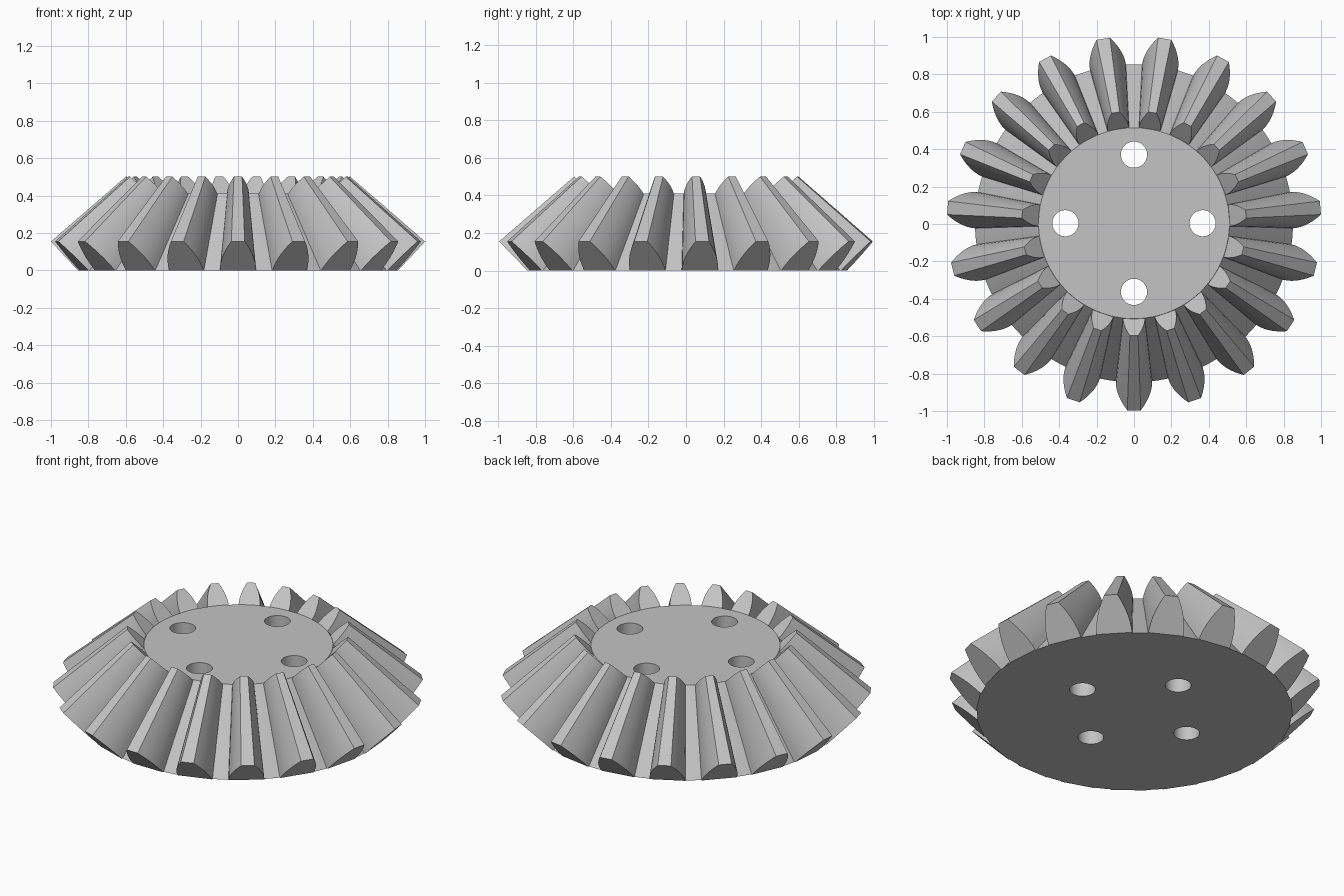
import bpy, bmesh, math
from mathutils import Matrix, Vector

if "Cube" in bpy.data.objects:
    bpy.data.objects.remove(bpy.data.objects["Cube"])

TEETH, APEX_Z, SHRINK = 19, 1.02, 0.6
ROOT_R, TOP_R, TOP_Z = 0.85, 0.51, 0.41
AXIS = Vector((0, 0.004, 0))

steel = bpy.data.materials.new("light grey metal")
steel.use_nodes = True
grey = (0.55, 0.55, 0.55, 1)
steel.diffuse_color = grey
steel.node_tree.nodes["Principled BSDF"].inputs["Base Color"].default_value = grey


def make_object(name, bm):
    bmesh.ops.recalc_face_normals(bm, faces=bm.faces[:])
    mesh = bpy.data.meshes.new(name)
    bm.to_mesh(mesh)
    bm.free()
    mesh.materials.append(steel)
    obj = bpy.data.objects.new(name, mesh)
    obj.location = AXIS
    bpy.context.collection.objects.link(obj)
    return obj


def select(obj):
    bpy.ops.object.select_all(action='DESELECT')
    obj.select_set(True)
    bpy.context.view_layer.objects.active = obj


# Cone-shaped gear body
bm = bmesh.new()
bmesh.ops.create_cone(bm, cap_ends=True, segments=128, radius1=ROOT_R, radius2=TOP_R,
                      depth=TOP_Z, matrix=Matrix.Translation((0, 0, TOP_Z / 2)))
body = make_object("gear_body", bm)

# Four bolt holes through the body
bm = bmesh.new()
for i in range(4):
    a = i * math.pi / 2
    place = Matrix.Translation((0.367 * math.cos(a), 0.367 * math.sin(a), TOP_Z / 2))
    bmesh.ops.create_cone(bm, cap_ends=True, segments=48, radius1=0.07, radius2=0.07,
                          depth=1, matrix=place)
cutter = make_object("bolt_hole_cutter", bm)
cutter.hide_render = True
bpy.context.view_layer.update()
cut = body.modifiers.new("bolt_holes", 'BOOLEAN')
cut.operation = 'DIFFERENCE'
cut.solver = 'EXACT'
cut.object = cutter
select(body)
bpy.ops.object.modifier_apply(modifier=cut.name)
bpy.data.objects.remove(cutter)

# Tooth outline at the wide end: rounded flank from root to tip, mirrored
STEPS = 7
flank = []
for i in range(STEPS + 1):
    h = i / STEPS
    flank.append(Vector((0.097 - 0.061 * h ** 1.9, -(ROOT_R + 0.15 * h), 0.155 * h)))
outline = flank + [Vector((-p.x, p.y, p.z)) for p in reversed(flank)]
foot = [Vector((s * 0.097, -0.825, 0.002)) for s in (-1, 1)]
apex = Vector((0, 0, APEX_Z))

# Straight bevel teeth, each tapering towards the cone apex
bm = bmesh.new()
for t in range(TEETH):
    turn = Matrix.Rotation(t * math.tau / TEETH, 3, 'Z')
    rings = []
    for scale in (1, SHRINK):
        ring = [bm.verts.new(turn @ (apex + (p - apex) * scale)) for p in outline + foot]
        n = len(outline)
        bm.faces.new(ring[:n])
        bm.faces.new([ring[0], ring[n - 1], ring[n], ring[n + 1]])
        rings.append(ring)
    outer, inner = rings
    for i in range(len(outer)):
        j = (i + 1) % len(outer)
        bm.faces.new([outer[i], outer[j], inner[j], inner[i]])
teeth = make_object("gear_teeth", bm)

for obj in (body, teeth):
    select(obj)
    bpy.ops.object.shade_smooth_by_angle(angle=math.radians(25))
